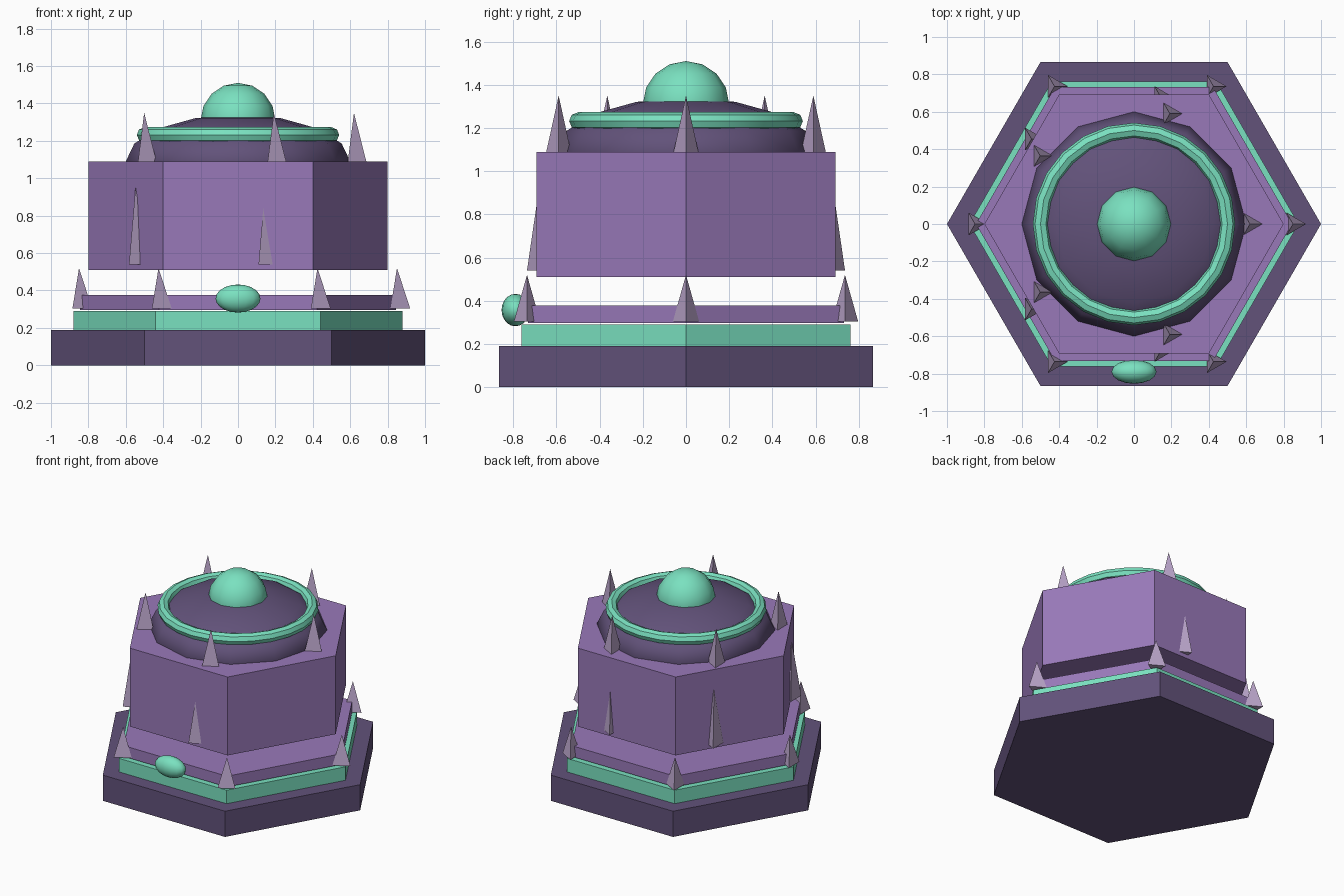
import bpy, math
from math import cos, sin, radians

if "Cube" in bpy.data.objects:
    bpy.data.objects.remove(bpy.data.objects["Cube"])


def material(name, rgb):
    """Flat colour from 0-255 display values."""
    m = bpy.data.materials.new(name)
    lin = [((c / 255 + 0.055) / 1.055) ** 2.4 for c in rgb]
    m.diffuse_color = (*lin, 1)
    m.use_nodes = True
    m.node_tree.nodes["Principled BSDF"].inputs["Base Color"].default_value = m.diffuse_color
    return m


DARK = material("dark_purple", (98, 82, 122))
PURPLE = material("mid_purple", (153, 121, 185))
MINT = material("mint_green", (122, 225, 192))
SPIKE = material("pale_lilac", (184, 163, 200))


def finish(name, mat, smooth=None):
    ob = bpy.context.object
    ob.name = name
    ob.data.materials.append(mat)
    if smooth:
        bpy.ops.object.shade_smooth_by_angle(angle=radians(smooth))
    return ob


def hex_prism(name, radius, z0, z1, mat):
    bpy.ops.mesh.primitive_cylinder_add(
        vertices=6, radius=radius, depth=z1 - z0,
        location=(0, 0, (z0 + z1) / 2), rotation=(0, 0, radians(30)))
    finish(name, mat)


def ellipsoid(name, centre, radii, mat, segments=12, rings=8):
    bpy.ops.mesh.primitive_uv_sphere_add(
        segments=segments, ring_count=rings, radius=1, location=centre)
    bpy.context.object.scale = radii
    bpy.ops.object.transform_apply(location=False, rotation=False, scale=True)
    finish(name, mat, 60)


def spike(name, ring_radius, angle, z0, z1, size):
    """Three-sided spike with one corner pointing to +x."""
    a = radians(angle)
    bpy.ops.mesh.primitive_cone_add(
        vertices=3, radius1=size, radius2=0, depth=z1 - z0,
        location=(ring_radius * cos(a), ring_radius * sin(a), (z0 + z1) / 2),
        rotation=(0, 0, radians(-90)))
    finish(name, SPIKE)


# Stepped hexagonal base and raised body
hex_prism("base_plinth", 1.0, 0.0, 0.19, DARK)
hex_prism("mint_band", 0.88, 0.19, 0.29, MINT)
hex_prism("upper_step", 0.845, 0.297, 0.377, PURPLE)
hex_prism("main_body", 0.8, 0.51, 1.09, PURPLE)

# Domed lid, rim ring and top orb
ellipsoid("dome", (0, 0, 1.09), (0.6, 0.6, 0.25), DARK)
bpy.ops.mesh.primitive_torus_add(
    major_segments=24, minor_segments=8, major_radius=0.5,
    minor_radius=0.041, location=(0, 0, 1.232))
finish("dome_ring", MINT, 30)
ellipsoid("top_orb", (0, 0, 1.31), (0.2, 0.2, 0.2), MINT)

# Oval gem at the front of the step
ellipsoid("front_gem", (0, -0.79, 0.357), (0.12, 0.064, 0.075), MINT, 16, 10)

# Spikes on the step corners
for i in range(6):
    spike("corner_spike", 0.85, 60 * i, 0.305, 0.52, 0.07)

# Spikes around the dome
for i in range(5):
    spike("dome_spike", 0.62, 72 * i, 1.09, 1.35, 0.066)

# Long spikes half sunk in the body walls, mirrored front to back
for side in (1, -1):
    spike("wall_spike", 0.691, side * 77.9, 0.54, 0.955, 0.07)
    spike("wall_spike", 0.712, side * 140.3, 0.54, 0.955, 0.07)
